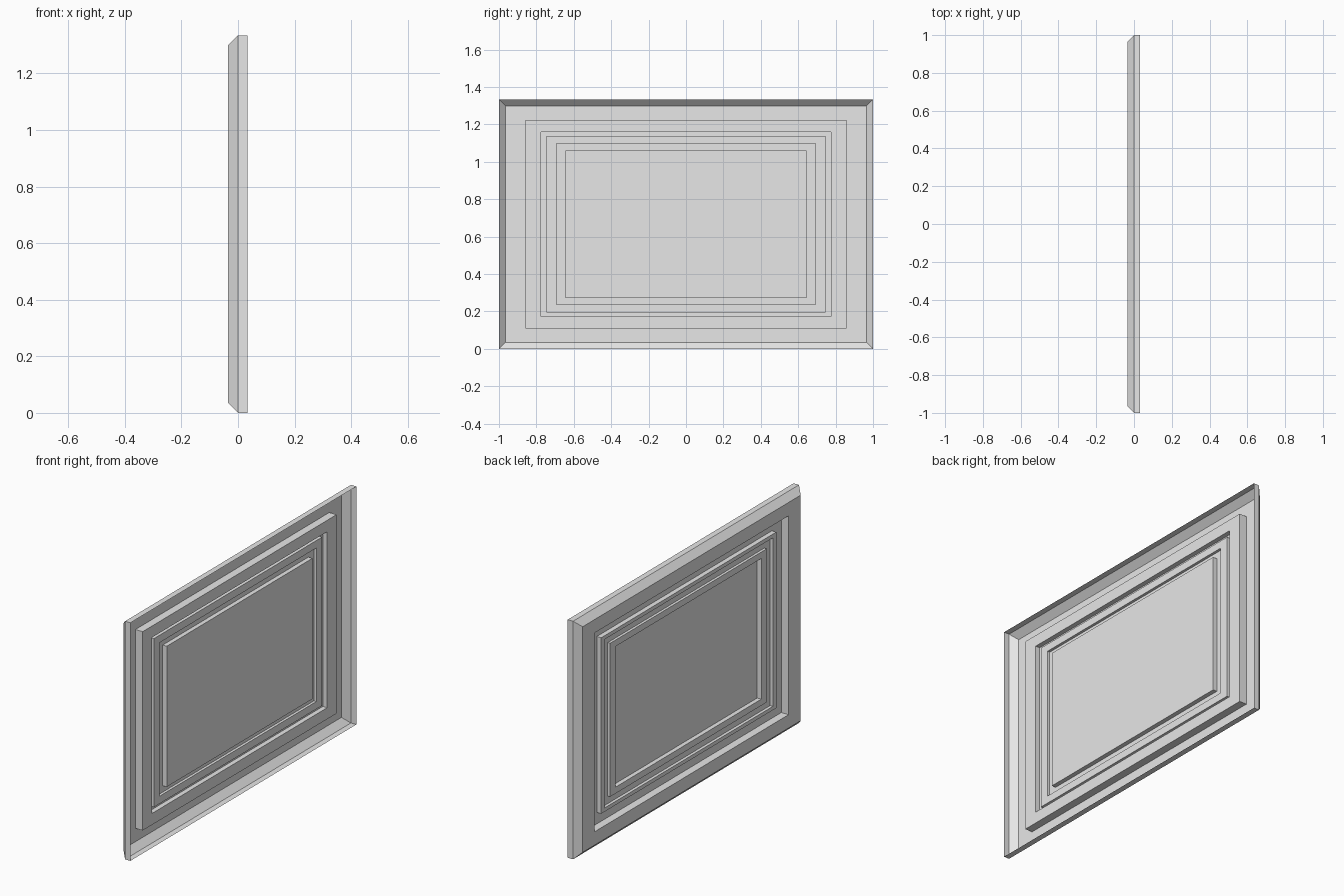
import bpy
import bmesh

cube = bpy.data.objects.get("Cube")
if cube:
    bpy.data.objects.remove(cube, do_unlink=True)

grey = bpy.data.materials.new("light_grey")
grey.use_nodes = True
colour = (0.8, 0.8, 0.8, 1)
grey.diffuse_color = colour
grey.node_tree.nodes["Principled BSDF"].inputs["Base Color"].default_value = colour

MID_Z = 0.667
BACK, CREST, GROOVE, BEAD, FLOOR = -0.035, 0.01, -0.017, 0.0, -0.015

# Nested rectangles from the open rim inward: half width, half height, depth
profile = [
    (1.0, MID_Z, 0.033),                            # rim
    (1.0, MID_Z, 0.0),                              # side wall
    (0.965, 0.632, BACK),                           # chamfer
    (0.858, 0.557, BACK), (0.858, 0.557, CREST),    # border step
    (0.775, 0.493, CREST), (0.775, 0.493, GROOVE),  # groove
    (0.745, 0.472, GROOVE), (0.745, 0.472, BEAD),   # bead
    (0.693, 0.43, BEAD), (0.693, 0.43, FLOOR),      # inner groove
    (0.645, 0.394, FLOOR), (0.645, 0.394, CREST),   # centre field
]


def rectangle(bm, half_y, half_z, x):
    corners = [(-1, -1), (1, -1), (1, 1), (-1, 1)]
    return [bm.verts.new((x, sy * half_y, MID_Z + sz * half_z)) for sy, sz in corners]


# Thin moulded panel, open toward +x
bm = bmesh.new()
loops = [rectangle(bm, *ring) for ring in profile]
for outer, inner in zip(loops, loops[1:]):
    for i in range(4):
        j = (i + 1) % 4
        bm.faces.new((outer[i], outer[j], inner[j], inner[i]))
bm.faces.new(loops[-1])

mesh = bpy.data.meshes.new("moulded_panel")
bm.to_mesh(mesh)
bm.free()
mesh.materials.append(grey)
panel = bpy.data.objects.new("moulded_panel", mesh)
bpy.context.collection.objects.link(panel)
